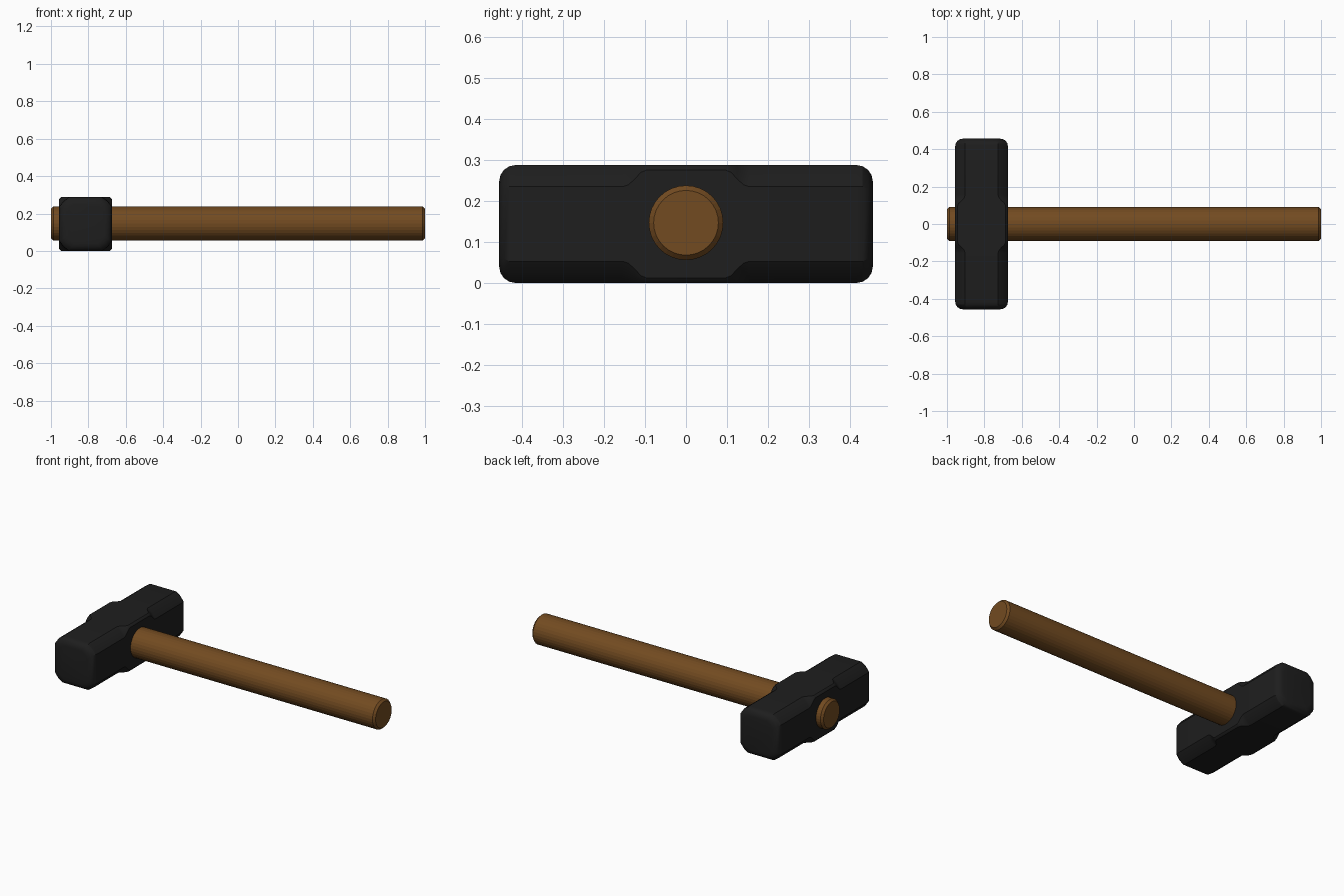
import bpy, bmesh
from math import sin, cos, pi

if "Cube" in bpy.data.objects:
    bpy.data.objects.remove(bpy.data.objects["Cube"])

def material(name, color):
    m = bpy.data.materials.new(name)
    m.diffuse_color = (*color, 1)
    m.use_nodes = True
    m.node_tree.nodes["Principled BSDF"].inputs["Base Color"].default_value = m.diffuse_color
    return m

def loft(name, rings, mat):
    """Skin a list of equal-length closed rings and cap both ends."""
    bm = bmesh.new()
    loops = [[bm.verts.new(p) for p in r] for r in rings]
    n = len(loops[0])
    for a, b in zip(loops, loops[1:]):
        for i in range(n):
            j = (i + 1) % n
            bm.faces.new((a[i], a[j], b[j], b[i]))
    bm.faces.new(loops[0])
    bm.faces.new(loops[-1])
    bmesh.ops.recalc_face_normals(bm, faces=bm.faces)
    mesh = bpy.data.meshes.new(name)
    bm.to_mesh(mesh)
    bm.free()
    mesh.materials.append(mat)
    ob = bpy.data.objects.new(name, mesh)
    bpy.context.collection.objects.link(ob)
    return ob

wood = material("wood", (0.17, 0.07, 0.015))
iron = material("iron", (0.013, 0.013, 0.013))

# Handle: round bar along x with small end chamfers
def circle(x, r, n=32):
    return [(x, r * cos(2 * pi * i / n), 0.147 + r * sin(2 * pi * i / n)) for i in range(n)]

loft("handle", [circle(-1, 0.079), circle(-0.987, 0.091),
                circle(0.987, 0.091), circle(1, 0.079)], wood)

# Head: square block along y, corners cut away on both sides of the eye
CX, CZ, HX, HZ, L, R = -0.815, 0.144, 0.141, 0.144, 0.456, 0.04

def section(y, inset, cut):
    a, b = HX - inset, HZ - inset
    pts = [(a, b - cut), (a - cut * 0.3, b - cut * 0.3), (a - cut, b)]
    # softened chamfer: the midpoint sits slightly outside the straight cut
    pts[1] = (a - cut * 0.42, b - cut * 0.42)
    quad = pts + [(-x, z) for x, z in reversed(pts)]
    quad += [(-x, -z) for x, z in quad]
    return [(CX + x, y, CZ + z) for x, z in quad]

half = [(0.095, 0, 0.012), (0.11, 0, 0.018), (0.125, 0, 0.034),
        (0.14, 0, 0.048), (0.155, 0, 0.053)]
for k in range(5):
    t = k / 4 * pi / 2
    half.append((L - R + R * sin(t), R * (1 - cos(t)), 0.053 - 0.012 * k / 4))

rings = [section(-y, i, c) for y, i, c in reversed(half)]
rings += [section(y, i, c) for y, i, c in half]
head = loft("hammer_head", rings, iron)

bpy.context.view_layer.objects.active = head
head.select_set(True)
bpy.ops.object.shade_smooth_by_angle(angle=0.5)
